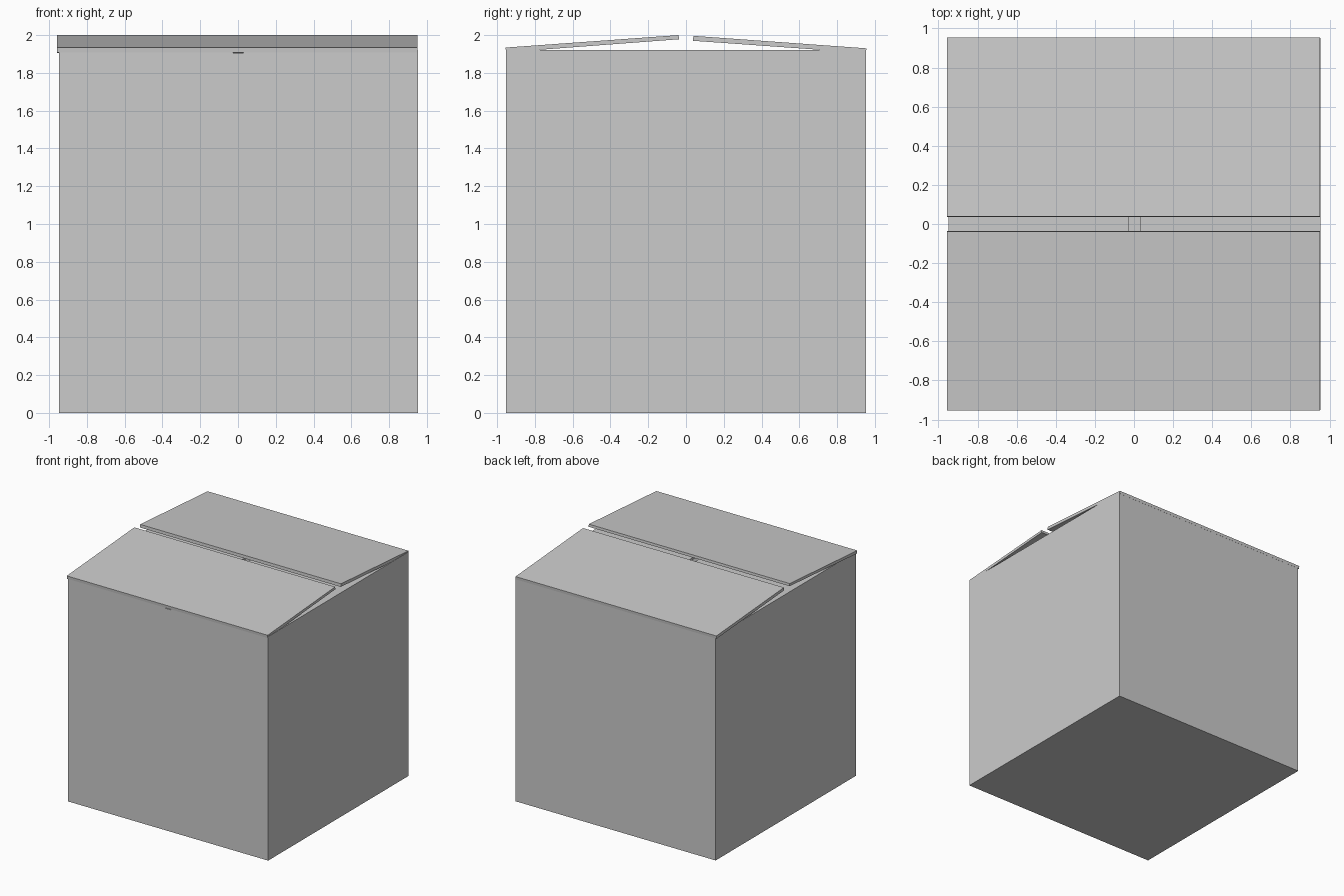
import bpy, bmesh

if "Cube" in bpy.data.objects:
    bpy.data.objects.remove(bpy.data.objects["Cube"])

L, R, D = -0.948, 0.953, 0.952   # carton left, right, half depth
T = 0.02                         # board thickness
RIM = 1.905                      # height of the wall tops


def extrude_x(name, profile, x0, x1):
    """Prism along x from a (y, z) profile."""
    bm = bmesh.new()
    face = bm.faces.new([bm.verts.new((x0, y, z)) for y, z in profile])
    geo = bmesh.ops.extrude_face_region(bm, geom=[face])["geom"]
    verts = [v for v in geo if isinstance(v, bmesh.types.BMVert)]
    bmesh.ops.translate(bm, verts=verts, vec=(x1 - x0, 0, 0))
    bmesh.ops.recalc_face_normals(bm, faces=bm.faces)
    mesh = bpy.data.meshes.new(name)
    bm.to_mesh(mesh)
    bm.free()
    ob = bpy.data.objects.new(name, mesh)
    bpy.context.collection.objects.link(ob)
    return ob


def board(name, x0, x1, y0, y1, z0, z1):
    return extrude_x(name, [(y0, z0), (y1, z0), (y1, z1), (y0, z1)], x0, x1)


# Floor and four walls of the open carton
board("floor", L + T, R - T, -D + T, D - T, 0, T)
board("left_wall", L, L + T, -D, D, 0, RIM)
board("right_wall", R - T, R, -D, D, 0, RIM)
board("front_wall", L + T, R - T, -D, -D + T, 0, RIM)
board("back_wall", L + T, R - T, D - T, D, 0, RIM)

# Inner side flaps lie flat on the rim with a small central gap
board("left_inner_flap", L, -0.027, -D, D, RIM, 1.922)
board("right_inner_flap", 0.03, R, -D, D, RIM, 1.922)

# Outer flaps hinge at front and back and rise slightly to the middle
extrude_x("front_outer_flap",
          [(-0.953, 1.909), (-0.955, 1.934), (-0.039, 2.0), (-0.037, 1.978)],
          -0.957, 0.95)
extrude_x("back_outer_flap",
          [(0.953, 1.905), (0.955, 1.930), (0.039, 1.996), (0.037, 1.970)],
          -0.957, 0.95)
